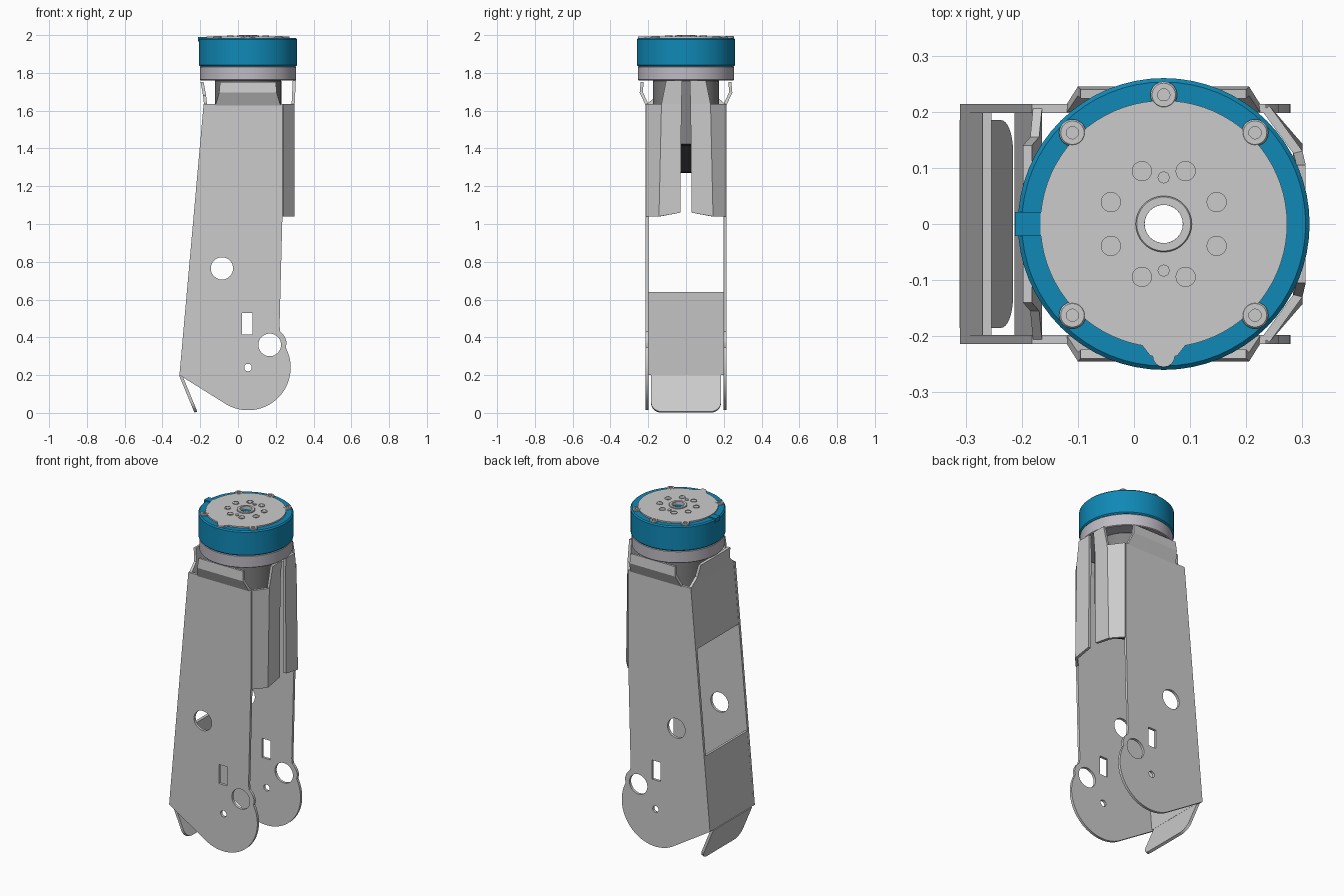
import bpy, bmesh
from math import sin, cos, radians, pi

if "Cube" in bpy.data.objects:
    bpy.data.objects.remove(bpy.data.objects["Cube"])

CX = 0.053      # actuator axis
T = 0.016       # sheet metal thickness


def material(name, rgb):
    m = bpy.data.materials.new(name)
    m.diffuse_color = (*rgb, 1)
    m.use_nodes = True
    m.node_tree.nodes["Principled BSDF"].inputs["Base Color"].default_value = m.diffuse_color
    return m


BLUE = material("blue", (0.005, 0.25, 0.47))
BLACK = material("black", (0.01, 0.01, 0.01))
PALE = material("pale_grey", (0.52, 0.50, 0.55))
DARK = material("dark_grey", (0.22, 0.22, 0.22))


def add(name, verts, faces, mat=None):
    me = bpy.data.meshes.new(name)
    me.from_pydata(verts, [], faces)
    bm = bmesh.new()
    bm.from_mesh(me)
    bmesh.ops.remove_doubles(bm, verts=bm.verts, dist=1e-5)
    bmesh.ops.recalc_face_normals(bm, faces=bm.faces)
    bm.to_mesh(me)
    bm.free()
    ob = bpy.data.objects.new(name, me)
    bpy.context.collection.objects.link(ob)
    if mat:
        me.materials.append(mat)
    return ob


def smooth(ob):
    bpy.ops.object.select_all(action='DESELECT')
    bpy.context.view_layer.objects.active = ob
    ob.select_set(True)
    bpy.ops.object.shade_smooth_by_angle(angle=radians(30))


def lathe(name, profile, x=CX, y=0, seg=64, mat=None):
    """Revolve a closed (radius, z) profile about a vertical axis."""
    n = len(profile)
    verts = [(x + r * cos(2 * pi * i / seg), y + r * sin(2 * pi * i / seg), z)
             for i in range(seg) for r, z in profile]
    faces = [(i * n + j, (i + 1) % seg * n + j,
              (i + 1) % seg * n + (j + 1) % n, i * n + (j + 1) % n)
             for i in range(seg) for j in range(n)]
    ob = add(name, verts, faces, mat)
    smooth(ob)
    return ob


def tube(name, r0, r1, z0, z1, c=0.004, **kw):
    return lathe(name, [(r0, z0), (r1 - c, z0), (r1, z0 + c),
                        (r1, z1 - c), (r1 - c, z1), (r0, z1)], **kw)


def arc(cx, cy, r, a0, a1, n=24):
    return [(cx + r * cos(radians(a0 + (a1 - a0) * i / n)),
             cy + r * sin(radians(a0 + (a1 - a0) * i / n))) for i in range(n + 1)]


def flat_plate(name, loops, thick, loc, upright=False):
    """Extruded 2D outline; the loops after the first are holes."""
    cu = bpy.data.curves.new(name, 'CURVE')
    cu.dimensions = '2D'
    cu.fill_mode = 'BOTH'
    cu.extrude = thick / 2
    for loop in loops:
        s = cu.splines.new('POLY')
        s.points.add(len(loop) - 1)
        for p, (u, v) in zip(s.points, loop):
            p.co = (u, v, 0, 1)
        s.use_cyclic_u = True
    ob = bpy.data.objects.new(name, cu)
    bpy.context.collection.objects.link(ob)
    ob.location = loc
    ob.rotation_euler.x = pi / 2 if upright else 0
    bpy.ops.object.select_all(action='DESELECT')
    bpy.context.view_layer.objects.active = ob
    ob.select_set(True)
    bpy.ops.object.convert(target='MESH')
    smooth(bpy.context.object)


def sheet(name, polys):
    """Bent sheet metal from polygons that share edges."""
    verts, faces = [], []
    for p in polys:
        faces.append(range(len(verts), len(verts) + len(p)))
        verts += p
    ob = add(name, verts, [tuple(f) for f in faces])
    mod = ob.modifiers.new("thickness", 'SOLIDIFY')
    mod.thickness = T
    mod.offset = 0
    mod.use_even_offset = True


def circle(x, y, r, n=32):
    return arc(x, y, r, 0, 360 - 360 / n, n - 1)


# Side plates with rounded lower joint and cut-outs
outline = ([(-0.182, 1.635), (0.235, 1.635), (0.235, 1.04), (0.22, 0.46)]
           + arc(0.168, 0.36, 0.09, 52, 5, 8)
           + arc(CX, 0.24, 0.226, 28, -121.8, 40) + [(-0.31, 0.2)])
slot = [(0.022, 0.415), (0.077, 0.415), (0.077, 0.53), (0.022, 0.53)]
holes = [circle(-0.085, 0.765, 0.059), circle(0.168, 0.36, 0.06),
         circle(CX, 0.24, 0.02, 12), slot]
for side, s in (("front", -1), ("back", 1)):
    flat_plate(side + "_side_plate", [outline] + holes, T, (0, s * 0.206, 0), True)

    # Flap folded round the open edge, with a mounting tab on top
    a, b = (0.235, s * 0.206), (0.292, s * 0.14)
    top_b = (0.292, s * 0.128, 1.635)
    sheet(side + "_flap", [
        [(*a, 1.04), (*b, 1.04), top_b, (*a, 1.635)],
        [(*b, 1.04), (0.292, s * 0.03, 1.06), (0.292, s * 0.024, 1.635), top_b],
        [top_b, (0.292, s * 0.024, 1.635), (0.298, s * 0.02, 1.76), (0.298, s * 0.105, 1.76)]])

    # Outward joggled mounting tab on the side plate
    p = [(s * 0.206, 1.63, -0.12, 0.225), (s * 0.237, 1.697, -0.1, 0.205),
         (s * 0.232, 1.752, -0.095, 0.2)]
    sheet(side + "_mount_tab", [
        [(l0, y0, z0), (r0, y0, z0), (r1, y1, z1), (l1, y1, z1)]
        for (y0, z0, l0, r0), (y1, z1, l1, r1) in zip(p, p[1:])])


# Sloping rear panels, with a window between them
def panel_x(z):
    return -0.302 + (z - 0.2) * 0.13 / 1.435


def strip(z0, z1, w=0.206):
    return [(panel_x(z0), -w, z0), (panel_x(z0), w, z0),
            (panel_x(z1), w, z1), (panel_x(z1), -w, z1)]


xt = panel_x(1.635)
sheet("upper_rear_panel", [
    strip(1.27, 1.635),
    [(xt, -0.206, 1.635), (xt, 0.206, 1.635), (xt - 0.005, 0.155, 1.68),
     (-0.19, 0.14, 1.752), (-0.19, -0.14, 1.752), (xt - 0.005, -0.155, 1.68)]])
sheet("lower_rear_panel", [strip(0.2, 0.64)])

# Lip bent under the lower panel, with rounded corners
L = 0.21
lip = ([(-0.185, 0), (0.185, 0)] + arc(0.13, L - 0.055, 0.055, 0, 90, 8)
       + arc(-0.13, L - 0.055, 0.055, 90, 180, 8))
sheet("bottom_lip", [[(-0.304 + v / L * 0.081, u, 0.2 - v / L * 0.196) for u, v in lip]])

# Actuator body
tube("motor_rear_cover", 0.034, 0.15, 1.27, 1.42, mat=BLACK)
tube("motor_body", 0.034, 0.176, 1.42, 1.762, mat=DARK)
tube("lower_ring", 0.034, 0.255, 1.76, 1.834, mat=PALE)
tube("blue_housing", 0.034, 0.26, 1.834, 1.985, c=0.007, mat=BLUE)

# Output face with an index tab
face = arc(CX, 0, 0.22, -80, 260, 72) + [(CX - 0.024, -0.235)] \
    + arc(CX, -0.235, 0.02, 180, 360, 8) + [(CX + 0.024, -0.235)]
flat_plate("output_face", [face, circle(CX, 0, 0.034)], 0.012, (0, 0, 1.987))
tube("hub_ring", 0.034, 0.05, 1.985, 2.0, c=0.002)

# Cable block on the housing edge
x0, x1, w, z0, z1 = -0.212, -0.165, 0.021, 1.965, 1.991
add("cable_block",
    [(x, y, z) for x in (x0, x1) for y in (-w, w) for z in (z0, z1)],
    [(0, 1, 3, 2), (4, 5, 7, 6), (0, 1, 5, 4), (2, 3, 7, 6), (0, 2, 6, 4), (1, 3, 7, 5)], BLUE)


# Screws and pins
def ring_part(name, r, ang, profile, seg=20, mat=None):
    a = radians(ang)
    lathe(name, profile, CX + r * cos(a), r * sin(a), seg, mat)


for k, ang in enumerate((0, 45, 90, 135, 225, 315)):
    if ang:
        ring_part(f"rim_screw_{k}", 0.23, ang,
                  [(0, 1.98), (0.024, 1.98), (0.024, 1.99), (0.021, 1.994),
                   (0.011, 1.994), (0.011, 1.988), (0, 1.988)])
for k in range(8):
    ring_part(f"horn_bolt_{k}", 0.102, 22.5 + 45 * k,
              [(0, 1.985), (0.018, 1.985), (0.018, 1.997), (0.014, 1.997),
               (0.014, 1.995), (0, 1.995)])
for k, ang in enumerate((90, 270)):
    ring_part(f"dowel_pin_{k}", 0.083, ang,
              [(0, 1.985), (0.011, 1.985), (0.011, 1.998), (0, 1.998)], 8)
